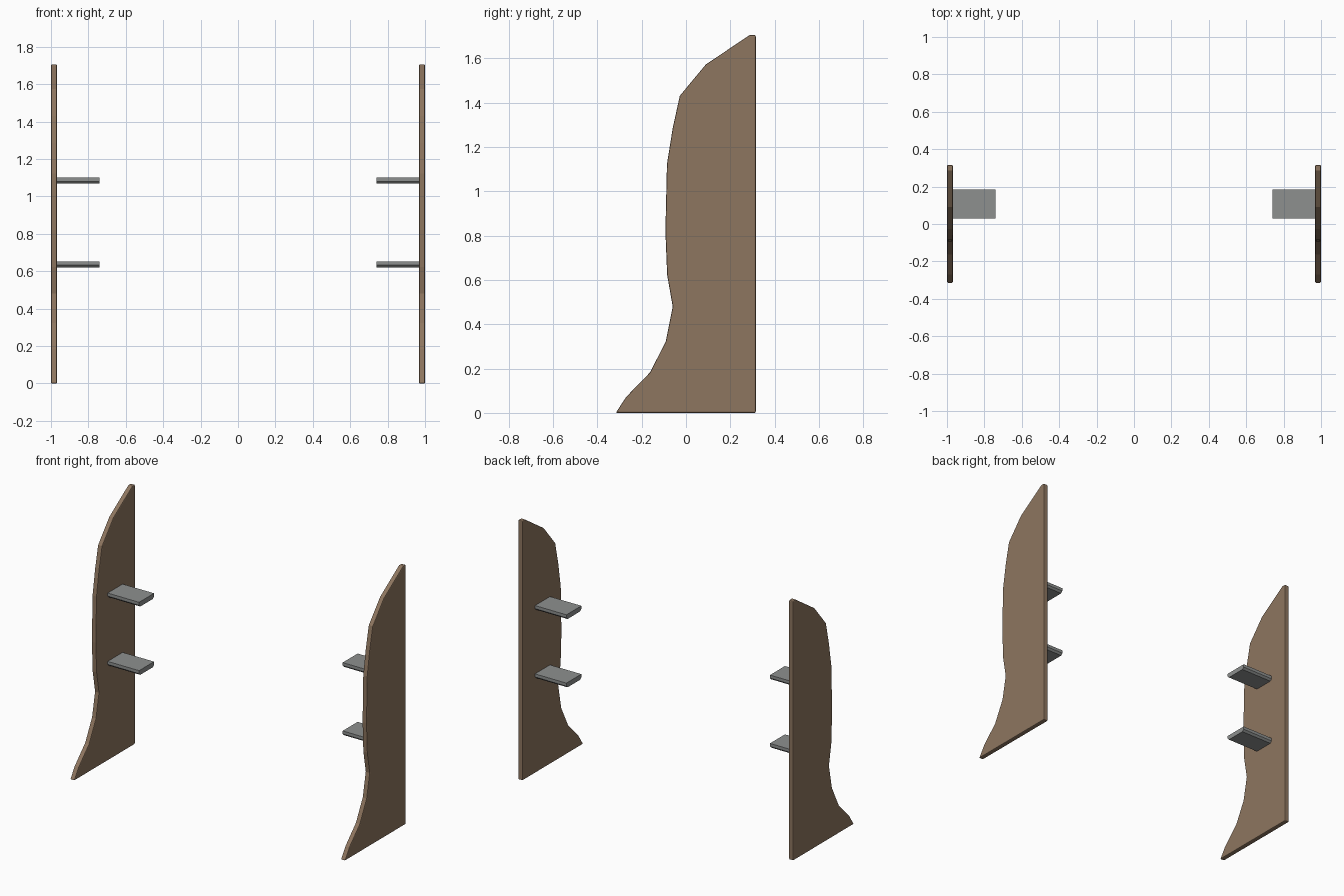
import bpy, bmesh

if "Cube" in bpy.data.objects:
    bpy.data.objects.remove(bpy.data.objects["Cube"])


def material(name, rgb):
    m = bpy.data.materials.new(name)
    m.diffuse_color = (*rgb, 1)
    m.use_nodes = True
    m.node_tree.nodes["Principled BSDF"].inputs["Base Color"].default_value = m.diffuse_color
    return m


WOOD = material("brown_wood", (0.27, 0.18, 0.115))
METAL = material("grey_metal", (0.27, 0.28, 0.275))


def extrude(name, profile, x0, x1, mat):
    """Solid made from a (y, z) profile swept along x."""
    bm = bmesh.new()
    face = bm.faces.new([bm.verts.new((x0, y, z)) for y, z in profile])
    res = bmesh.ops.extrude_face_region(bm, geom=[face])
    verts = [v for v in res["geom"] if isinstance(v, bmesh.types.BMVert)]
    bmesh.ops.translate(bm, verts=verts, vec=(x1 - x0, 0, 0))
    bmesh.ops.recalc_face_normals(bm, faces=bm.faces)
    mesh = bpy.data.meshes.new(name)
    bm.to_mesh(mesh)
    bm.free()
    obj = bpy.data.objects.new(name, mesh)
    bpy.context.collection.objects.link(obj)
    mesh.materials.append(mat)
    return obj


# Curved front edge of the side panel, from the foot to the top
PANEL = [(0.315, 0), (-0.317, 0), (-0.27, 0.072), (-0.162, 0.183),
         (-0.091, 0.323), (-0.06, 0.48), (-0.085, 0.622), (-0.093, 0.82),
         (-0.086, 1.122), (-0.06, 1.285), (-0.028, 1.431), (0.09, 1.573),
         (0.287, 1.705), (0.315, 1.705)]

for side, s in (("left", -1), ("right", 1)):
    # Side panel with softened edges
    panel = extrude(side + "_side_panel", PANEL, s * 1.0, s * 0.968, WOOD)
    bev = panel.modifiers.new("soft_edges", "BEVEL")
    bev.width = 0.006
    bev.segments = 2
    bev.limit_method = "ANGLE"
    bev.angle_limit = 0.9

    # Two shelf brackets on the inner face, chamfered below
    for level, z in (("lower", 0.62), ("upper", 1.069)):
        section = [(0.03, z + 0.012), (0.042, z), (0.173, z),
                   (0.185, z + 0.012), (0.185, z + 0.032), (0.03, z + 0.032)]
        extrude(f"{side}_{level}_bracket", section, s * 0.97, s * 0.74, METAL)
